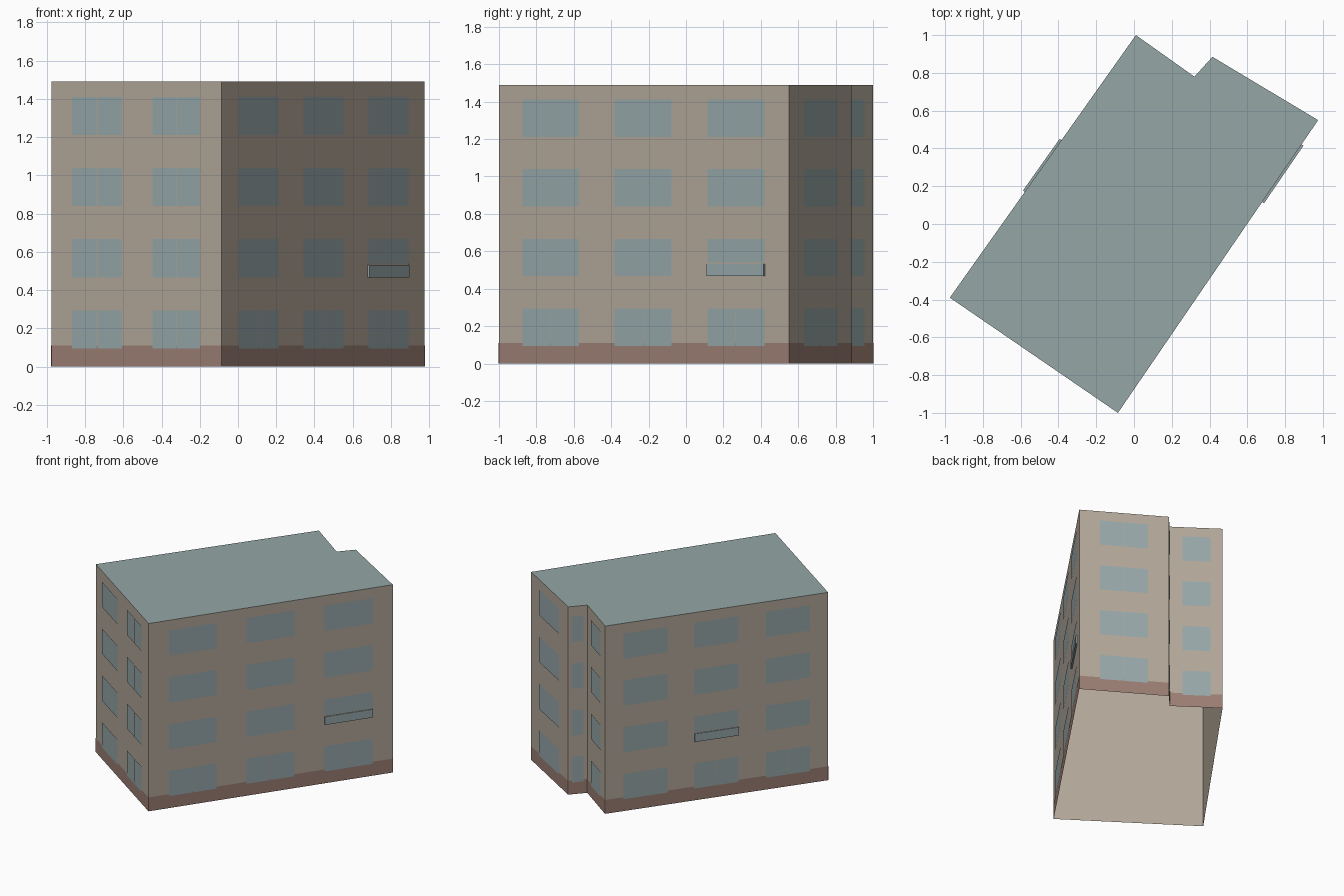
import bpy
from mathutils import Vector

if "Cube" in bpy.data.objects:
    bpy.data.objects.remove(bpy.data.objects["Cube"], do_unlink=True)


def material(name, rgb):
    m = bpy.data.materials.new(name)
    m.use_nodes = True
    color = (*rgb, 1)
    m.diffuse_color = color
    m.node_tree.nodes["Principled BSDF"].inputs["Base Color"].default_value = color
    return m


WALL = material("tan plaster", (0.45, 0.39, 0.32))
GLASS = material("grey blue glass", (0.31, 0.39, 0.40))
ROOF = material("grey blue roof", (0.30, 0.38, 0.38))
BASE = material("brown plinth", (0.33, 0.21, 0.17))

HEIGHT = 1.49
BASE_TOP = 0.11
WINDOW_HEIGHT = 0.2
SILLS = [0.095 + 0.372 * i for i in range(4)]

# Footprint, counter-clockwise from the right-hand corner
CORNERS = [Vector(p) for p in [(-0.975, -0.39), (-0.085, -1), (0.975, 0.55),
                               (0.415, 0.885), (0.32, 0.78), (0.01, 1)]]
N = len(CORNERS)


def build(name, verts, faces, mats):
    mesh = bpy.data.meshes.new(name)
    mesh.from_pydata(verts, [], faces)
    for m in mats:
        mesh.materials.append(m)
    obj = bpy.data.objects.new(name, mesh)
    bpy.context.collection.objects.link(obj)
    return obj


def wall_point(wall, t, z, out):
    """Point at fraction t along a wall, pushed outwards."""
    a, b = CORNERS[wall], CORNERS[(wall + 1) % N]
    d = (b - a).normalized()
    p = a.lerp(b, t) + Vector((d.y, -d.x)) * out
    return (p.x, p.y, z)


def plates(name, rects, mat, out):
    """Flat plates laid on the walls: (wall, t0, t1, z0, z1)."""
    verts, faces = [], []
    for w, t0, t1, z0, z1 in rects:
        k = len(verts)
        verts += [wall_point(w, t, z, out) for t, z in
                  ((t0, z0), (t1, z0), (t1, z1), (t0, z1))]
        faces.append((k, k + 1, k + 2, k + 3))
    return build(name, verts, faces, [mat])


# Wall shell, open underneath, with a flat roof
ring = [(c.x, c.y, 0) for c in CORNERS] + [(c.x, c.y, HEIGHT) for c in CORNERS]
sides = [(i, (i + 1) % N, N + (i + 1) % N, N + i) for i in range(N)]
shell = build("building_shell", ring, sides + [tuple(range(N, 2 * N))], [WALL, ROOF])
shell.data.polygons[N].material_index = 1

# Brown plinth around the foot of the walls
plates("plinth", [(w, 0, 1, 0, BASE_TOP) for w in range(N)], BASE, 0.002)

# Window columns on each wall
LONG = [(0.082, 0.278), (0.40, 0.597), (0.72, 0.917)]
COLUMNS = {0: [(0.124, 0.416), (0.596, 0.876)], 1: LONG, 2: [(0.23, 0.765)],
           3: [(0.18, 0.8)], 4: [(0.24, 0.775)], 5: LONG}
panes = []
for wall, columns in COLUMNS.items():
    length = (CORNERS[(wall + 1) % N] - CORNERS[wall]).length
    for t0, t1 in columns:
        for row, sill in enumerate(SILLS):
            split = wall in (0, 2) or (row == 0 and wall in (1, 5))
            mid, gap = (t0 + t1) / 2, 0.002 / length
            spans = [(t0, mid - gap), (mid + gap, t1)] if split else [(t0, t1)]
            panes += [(wall, a, b, sill, sill + WINDOW_HEIGHT) for a, b in spans]
plates("windows", panes, GLASS, 0.004)


# Shallow balconies in front of one window on each long wall
def balcony(name, wall, t0, t1):
    z0, z1 = SILLS[1], SILLS[1] + 0.065
    verts = [wall_point(wall, t, z, out) for z in (z0, z1)
             for t, out in ((t0, 0), (t0, 0.012), (t1, 0.012), (t1, 0))]
    faces = [(0, 4, 5, 1), (1, 5, 6, 2), (2, 6, 7, 3), (4, 7, 6, 5), (0, 1, 2, 3)]
    build(name, verts, faces, [GLASS])
    plates(name + "_rail", [(wall, t0, t1, z1, z1 + 0.007)], WALL, 0.006)


balcony("front_balcony", 1, *LONG[2])
balcony("back_balcony", 5, *LONG[1])
